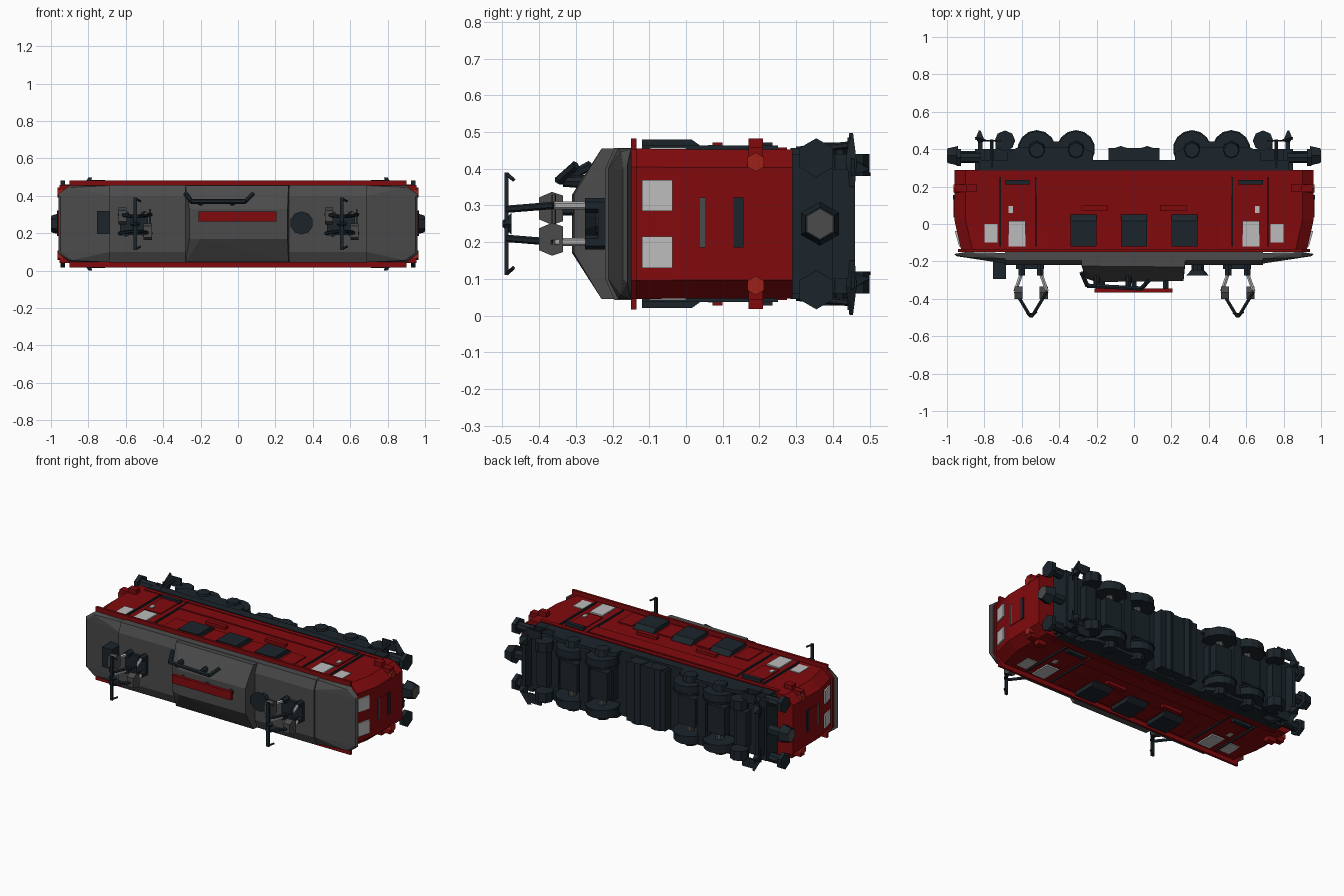
import bpy, bmesh, math
from mathutils import Vector

ZC = 0.25  # centre line; the locomotive lies on its side, roof towards -y


def material(name, rgb):
    m = bpy.data.materials.new(name)
    m.diffuse_color = (*rgb, 1)
    return m


RED = material("red", (0.22, 0.003, 0.004))
DARK = material("dark", (0.011, 0.018, 0.024))
GREY = material("roof_grey", (0.07, 0.07, 0.07))
LIGHT = material("window_grey", (0.5, 0.5, 0.5))
LAMP = material("lamp", (0.33, 0.015, 0.01))


def finish(name, bm, mat):
    bmesh.ops.recalc_face_normals(bm, faces=bm.faces[:])
    me = bpy.data.meshes.new(name)
    bm.to_mesh(me)
    bm.free()
    me.materials.append(mat)
    ob = bpy.data.objects.new(name, me)
    bpy.context.collection.objects.link(ob)
    return ob


def hull(name, pts, mat):
    bm = bmesh.new()
    for p in pts:
        bm.verts.new(p)
    bmesh.ops.convex_hull(bm, input=bm.verts[:])
    bmesh.ops.delete(bm, geom=[v for v in bm.verts if not v.link_faces], context='VERTS')
    bmesh.ops.dissolve_limit(bm, angle_limit=0.01, verts=bm.verts[:], edges=bm.edges[:])
    return finish(name, bm, mat)


def box(name, x0, x1, y0, y1, z0, z1, mat):
    return hull(name, [(x, y, z) for x in (x0, x1) for y in (y0, y1) for z in (z0, z1)], mat)


def plan(y, L, W, cx, cz):
    """Eight-sided outline at height y: half length, half width, corner cuts."""
    return [(sx * a, y, ZC + sz * b) for sx in (-1, 1) for sz in (-1, 1)
            for a, b in ((L, W - cz), (L - cx, W))]


def rod(name, p, q, r, mat, sides=6, r2=None):
    p, q = Vector(p), Vector(q)
    d = q - p
    bm = bmesh.new()
    bmesh.ops.create_cone(bm, cap_ends=True, segments=sides, radius1=r,
                          radius2=r if r2 is None else r2, depth=d.length)
    rot = d.to_track_quat('Z', 'Y').to_matrix()
    for v in bm.verts:
        v.co = rot @ v.co + (p + q) / 2
    return finish(name, bm, mat)


# body shell: straight lower part and tapered cab level
hull("body_lower", plan(0.29, 0.96, 0.203, 0.06, 0.05) + plan(0.02, 0.96, 0.203, 0.06, 0.05), RED)
hull("body_upper", plan(0.02, 0.96, 0.203, 0.06, 0.05) + plan(-0.135, 0.925, 0.205, 0.06, 0.05), RED)
hull("gutter", plan(-0.135, 0.94, 0.215, 0.05, 0.06) + plan(-0.15, 0.94, 0.215, 0.05, 0.06), RED)

# roof: long low deck, sloped cab ends, raised centre hood
hull("roof_deck", [(x, y, ZC + s * w) for x in (-0.69, 0.69) for s in (-1, 1)
                   for y, w in ((-0.15, 0.207), (-0.195, 0.207), (-0.22, 0.15))], GREY)
for s in (-1, 1):
    hull("cab_roof", [(s * 0.685, y, ZC + t * w) for t in (-1, 1)
                      for y, w in ((-0.155, 0.205), (-0.185, 0.205), (-0.212, 0.15))] +
         [(s * x, y, ZC + t * w) for t in (-1, 1) for x, y, w in
          ((0.90, -0.15, 0.205), (0.96, -0.16, 0.16), (0.95, -0.172, 0.15), (0.89, -0.178, 0.195))], GREY)
hull("roof_hood", [(x, y, ZC + t * w) for t in (-1, 1) for x, y, w in
                   ((-0.28, -0.15, 0.205), (0.28, -0.15, 0.205), (-0.28, -0.225, 0.205),
                    (0.27, -0.23, 0.205), (-0.26, -0.29, 0.08), (-0.2, -0.31, 0.08), (0.265, -0.305, 0.08))], GREY)

# roof equipment
box("roof_bar", -0.21, 0.205, -0.365, -0.345, 0.262, 0.315, RED)
for x in (-0.17, 0.0, 0.17):
    rod("bar_post", (x, -0.30, 0.288), (x, -0.347, 0.288), 0.016, DARK)
cable = [(-0.28, -0.26, 0.41), (-0.25, -0.33, 0.37), (0.04, -0.345, 0.37), (0.08, -0.30, 0.41)]
for a, b in zip(cable, cable[1:]):
    rod("roof_cable", a, b, 0.013, DARK)
for x in (-0.2, -0.03):
    rod("cable_insulator", (x, -0.26, 0.365), (x, -0.335, 0.365), 0.02, DARK, 8, 0.014)
rod("insulator_base", (0.34, -0.21, 0.255), (0.34, -0.25, 0.255), 0.035, DARK, 10)
rod("insulator_cap", (0.34, -0.245, 0.255), (0.34, -0.275, 0.255), 0.035, DARK, 10, 0.062)
box("roof_box", -0.755, -0.685, -0.295, -0.17, 0.195, 0.32, DARK)

# diamond pantographs
for c in (-0.55, 0.555):
    box("pantograph_plate", c - 0.08, c + 0.07, -0.24, -0.205, 0.19, 0.30, DARK)
    for s in (-1, 1):
        z = ZC + s * 0.05
        for t in (-1, 1):
            rod("pantograph_foot", (c + t * 0.05, -0.21, z), (c + t * 0.05, -0.275, z), 0.02, DARK)
            rod("lower_arm", (c + t * 0.05, -0.26, z), (c + t * 0.085, -0.36, z), 0.011, LIGHT)
            rod("upper_arm", (c + t * 0.085, -0.36, z), (c + t * 0.01, -0.485, ZC + s * 0.04), 0.01, DARK)
        # six-sided hinge housings, offset to opposite sides
        zj = ZC - s * 0.042
        hull("arm_joint", [(c + s * 0.068 + dx, y, zj + w) for dx in (-0.022, 0.022) for y, w in
                           ((-0.335, -0.035), (-0.365, -0.045), (-0.40, -0.03),
                            (-0.335, 0.035), (-0.365, 0.045), (-0.40, 0.03))], GREY)
        rod("strip_horn", (c, -0.487, ZC + s * 0.135), (c + 0.03, -0.47, ZC + s * 0.12), 0.006, DARK, 4)
    box("contact_strip", c - 0.009, c + 0.009, -0.495, -0.483, 0.11, 0.39, DARK)
    rod("contact_tip", (c, -0.475, ZC), (c, -0.5, ZC), 0.03, DARK, 4, 0.008)
    rod("elbow_rod", (c + 0.08, -0.36, 0.17), (c + 0.08, -0.36, 0.33), 0.006, GREY)

# both long sides
for s in (-1, 1):
    def panel(name, x0, x1, y0, y1, d0, d1, mat):
        return box(name, x0, x1, y0, y1, *sorted((ZC + s * d0, ZC + s * d1)), mat)

    panel("side_eave", -0.90, 0.90, -0.15, -0.135, 0.19, 0.233, RED)
    for x in (-0.27, 0, 0.27):
        hull("side_window", [(x + t * 0.07, y, ZC + s * d) for t in (-1, 1)
                             for y, d in ((-0.12, 0.19), (0.05, 0.19), (-0.12, 0.23), (0.015, 0.23), (0.05, 0.205))], DARK)
    for x in (-0.41, -0.135, 0.135, 0.41):
        panel("side_pillar", x - 0.05, x + 0.05, -0.12, 0.03, 0.19, 0.21, RED)
    panel("side_ledge", -0.53, 0.53, 0.155, 0.24, 0.19, 0.21, RED)
    panel("side_sill", -0.84, 0.84, 0.25, 0.275, 0.19, 0.208, RED)
    for x in (-0.21, 0.21):
        panel("side_step", x - 0.07, x + 0.07, 0.072, 0.10, 0.2, 0.222, RED)
    for t in (-1, 1):
        panel("door_leaf", t * 0.625 - 0.058, t * 0.625 + 0.058, 0.03, 0.215, 0.19, 0.209, RED)
        panel("door_window", t * 0.625 - 0.045, t * 0.625 + 0.045, -0.12, 0.015, 0.19, 0.212, LIGHT)
        panel("cab_side_window", t * 0.765 - 0.035, t * 0.765 + 0.035, -0.10, 0.0, 0.19, 0.208, LIGHT)
        panel("door_handle", t * 0.66 - 0.012, t * 0.66 + 0.012, 0.06, 0.095, 0.2, 0.215, LIGHT)
        panel("door_header", t * 0.625 - 0.065, t * 0.625 + 0.065, 0.21, 0.235, 0.19, 0.222, DARK)
        for x in (0.525, 0.715):
            panel("door_rail", t * x - 0.004, t * x + 0.004, -0.12, 0.25, 0.2, 0.213, DARK)

# cab ends, mirrored
for e in (-1, 1):
    def end(name, x0, x1, y0, y1, z0, z1, mat):
        return box(name, *sorted((e * x0, e * x1)), y0, y1, z0, z1, mat)

    for s in (-1, 1):
        hull("windscreen", [(e * (x + d), y, ZC + s * w) for d in (-0.02, 0.006)
                            for x, y in ((0.929, -0.12), (0.952, -0.037))
                            for w in (0.035, 0.12)], LIGHT)
        zl = ZC + s * 0.168
        end("lamp_housing", 0.90, 0.955, 0.17, 0.21, zl - 0.04, zl + 0.04, RED)
        end("corner_step", 0.84, 0.895, 0.17, 0.21, ZC + s * 0.21 - 0.022, ZC + s * 0.21 + 0.022, RED)
        rod("lamp", (e * 0.93, 0.19, zl), (e * 0.965, 0.19, zl), 0.026, LAMP, 6)
        # side buffers
        zb = ZC + s * 0.18
        rod("buffer_shank", (e * 0.82, 0.355, zb), (e * 0.93, 0.355, zb), 0.03, DARK, 8)
        rod("buffer_head", (e * 0.925, 0.355, zb), (e * 0.95, 0.355, zb), 0.053, DARK, 6)
        # pointed plough wing and its footplate
        hull("plough_wing", [(e * x, y, ZC + s * w) for x, y, w in
                             ((0.83, 0.44, 0.10), (0.85, 0.46, 0.10), (0.78, 0.445, 0.248), (0.80, 0.455, 0.248),
                              (0.83, 0.435, 0.17), (0.85, 0.465, 0.17))], DARK)
        hull("plough_tooth", [(e * x, y, ZC + s * w) for x, y, w in
                              ((0.80, 0.45, 0.13), (0.85, 0.45, 0.13), (0.80, 0.45, 0.18), (0.85, 0.45, 0.18),
                               (0.82, 0.50, 0.152), (0.83, 0.50, 0.148))], DARK)
        rod("step_bracket", (e * 0.76, 0.30, ZC + s * 0.2), (e * 0.76, 0.45, ZC + s * 0.215), 0.01, DARK)
        end("step_plate", 0.71, 0.80, 0.44, 0.45, ZC + s * 0.205 - 0.03, ZC + s * 0.205 + 0.03, DARK)
    end("nose_panel", 0.94, 0.964, 0.035, 0.155, 0.185, 0.32, RED)
    end("nose_grille", 0.94, 0.968, 0.13, 0.156, 0.185, 0.322, DARK)
    end("nose_slot", 0.94, 0.966, 0.035, 0.052, 0.185, 0.322, GREY)
    end("buffer_beam", 0.80, 0.85, 0.29, 0.40, 0.06, 0.44, DARK)
    end("plough", 0.81, 0.835, 0.40, 0.46, 0.10, 0.40, DARK)
    rod("coupler_shank", (e * 0.84, 0.365, ZC), (e * 0.95, 0.365, ZC), 0.03, DARK, 6)
    rod("coupler_head", (e * 0.94, 0.365, ZC), (e * 0.998, 0.365, ZC), 0.06, DARK, 6, 0.045)
    rod("coupler_face", (e * 0.99, 0.365, ZC), (e * 1.0, 0.365, ZC), 0.04, GREY, 6)

    # bogie with two wheelsets
    end("bogie_frame", 0.24, 0.66, 0.33, 0.39, 0.15, 0.35, DARK)
    end("bogie_cross_beam", 0.385, 0.445, 0.32, 0.44, 0.06, 0.44, DARK)
    for x in (0.31, 0.52):
        rod("axle", (e * x, 0.40, 0.05), (e * x, 0.40, 0.45), 0.025, GREY, 8)
        end("axle_motor", x - 0.06, x + 0.06, 0.34, 0.44, 0.16, 0.34, DARK)
        for s in (-1, 1):
            rod("wheel", (e * x, 0.40, ZC + s * 0.14), (e * x, 0.40, ZC + s * 0.185), 0.096, DARK, 14)
            rod("wheel_flange", (e * x, 0.40, ZC + s * 0.13), (e * x, 0.40, ZC + s * 0.14), 0.102, DARK, 14)
            rod("axle_box", (e * x, 0.395, ZC + s * 0.18), (e * x, 0.395, ZC + s * 0.222), 0.05, DARK, 8, 0.04)
    for s in (-1, 1):
        hull("bogie_side", [(e * x, y, ZC + s * w) for w in (0.185, 0.208) for x, y in
                            ((0.22, 0.33), (0.22, 0.38), (0.27, 0.41), (0.62, 0.41), (0.68, 0.38), (0.68, 0.33))], DARK)
        rod("sand_box", (e * 0.69, 0.445, ZC + s * 0.13), (e * 0.69, 0.445, ZC + s * 0.19), 0.055, DARK, 8)
    end("end_frame", 0.62, 0.82, 0.33, 0.40, 0.08, 0.42, DARK)
    end("brake_gear", 0.67, 0.74, 0.39, 0.45, 0.14, 0.36, DARK)

# underframe and centre equipment
box("underframe", -0.83, 0.83, 0.285, 0.342, 0.045, 0.457, DARK)
box("battery_box", -0.135, 0.135, 0.33, 0.405, 0.06, 0.44, DARK)
for x in (-0.07, 0.07):
    rod("air_tank", (x, 0.365, 0.055), (x, 0.365, 0.445), 0.052, DARK, 10)
